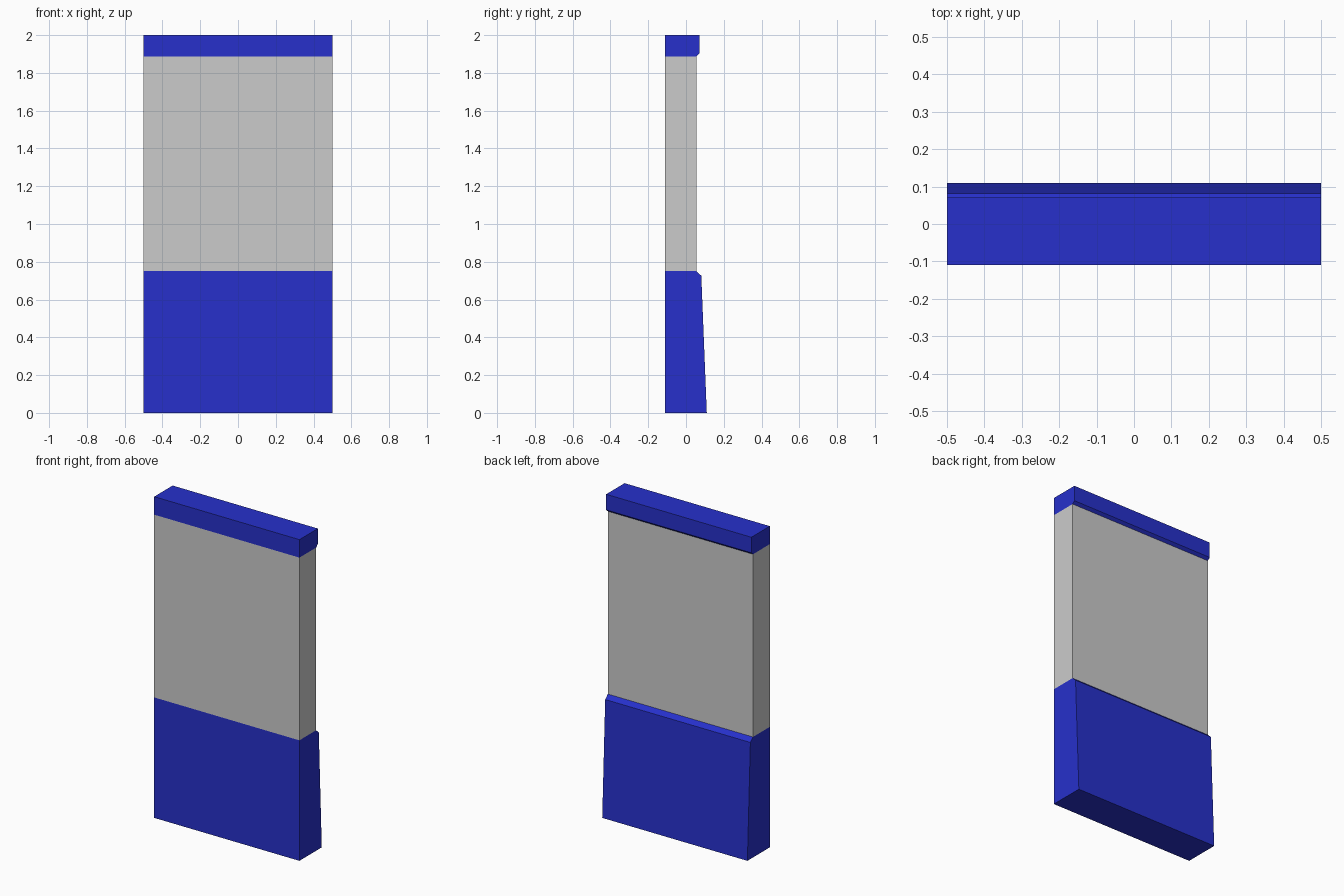
import bpy
import bmesh

if "Cube" in bpy.data.objects:
    bpy.data.objects.remove(bpy.data.objects["Cube"])

HALF_WIDTH = 0.5
BACK = 0.055    # rear face of the wall panel
FRONT = -0.11   # shared flush front face

blue = bpy.data.materials.new("blue_paint")
blue.diffuse_color = (0.02, 0.03, 0.60, 1.0)
blue.use_nodes = True
blue.node_tree.nodes["Principled BSDF"].inputs["Base Color"].default_value = blue.diffuse_color


def extrude_profile(name, profile, material=None):
    """Sweep a (y, z) profile across the full width of the wall."""
    bm = bmesh.new()
    face = bm.faces.new([bm.verts.new((-HALF_WIDTH, y, z)) for y, z in profile])
    result = bmesh.ops.extrude_face_region(bm, geom=[face])
    moved = [v for v in result["geom"] if isinstance(v, bmesh.types.BMVert)]
    bmesh.ops.translate(bm, verts=moved, vec=(2 * HALF_WIDTH, 0, 0))
    bmesh.ops.recalc_face_normals(bm, faces=bm.faces)
    mesh = bpy.data.meshes.new(name)
    bm.to_mesh(mesh)
    bm.free()
    if material:
        mesh.materials.append(material)
    obj = bpy.data.objects.new(name, mesh)
    bpy.context.collection.objects.link(obj)
    return obj


# Sloped base with a chamfered upper edge
extrude_profile("wall_base", [(FRONT, 0), (0.11, 0), (0.081, 0.726),
                              (BACK, 0.75), (FRONT, 0.75)], blue)

# Plain grey panel
extrude_profile("wall_panel", [(FRONT, 0.75), (BACK, 0.75),
                               (BACK, 1.888), (FRONT, 1.888)])

# Top trim with a chamfered lower edge
extrude_profile("top_trim", [(FRONT, 1.888), (BACK, 1.888), (0.071, 1.903),
                             (0.071, 2.0), (FRONT, 2.0)], blue)
